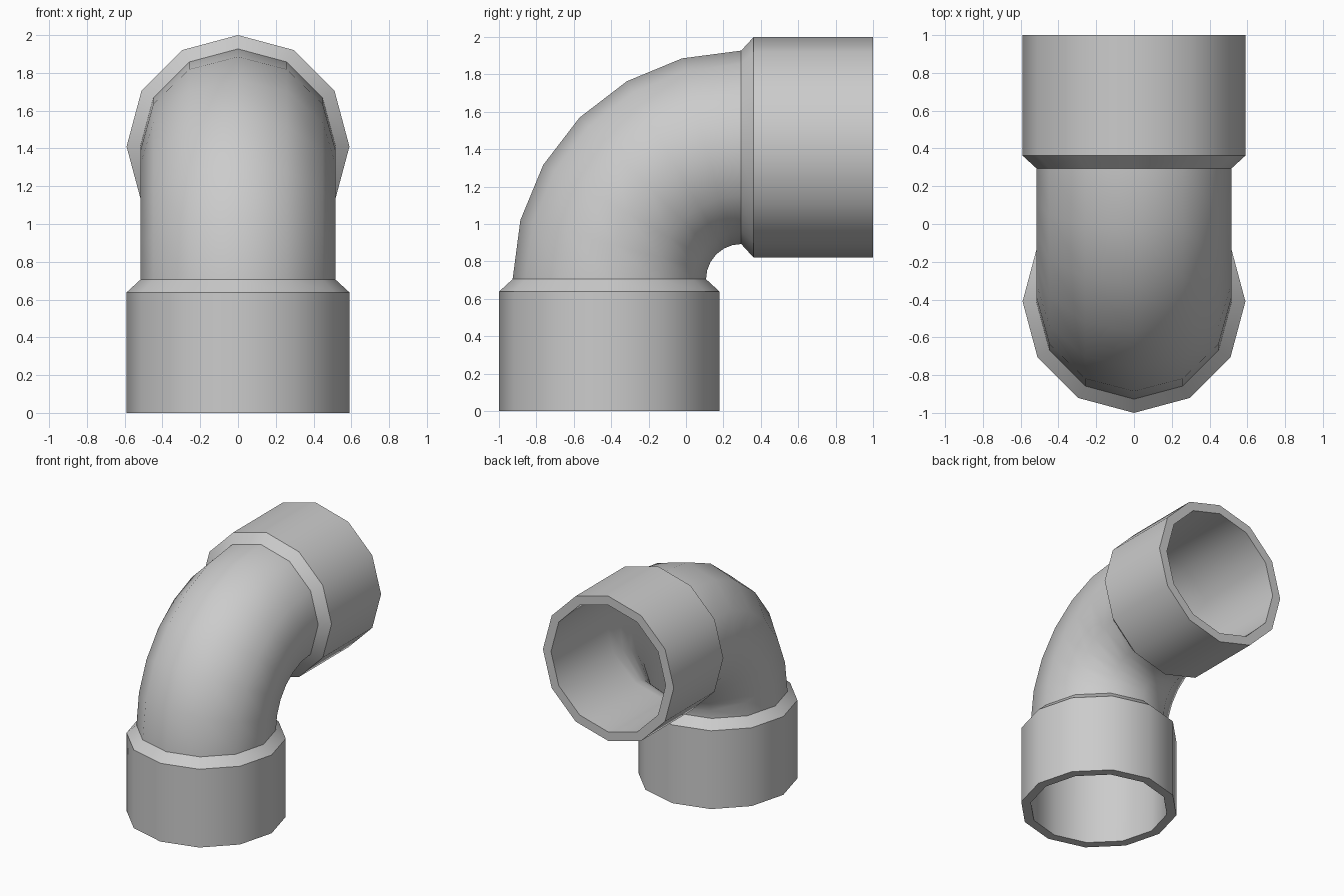
import bpy, bmesh
from math import sin, cos, pi, radians

if "Cube" in bpy.data.objects:
    bpy.data.objects.remove(bpy.data.objects["Cube"])

SIDES = 12
BORE, COLLAR = 0.517, 0.59        # pipe radius, socket outer radius
CY, CZ, BEND = 0.295, 0.705, 0.705  # bend pivot (y, z) and bend radius


def ring(bm, t, along, r):
    """12-sided ring at bend angle t, shifted along the local pipe direction."""
    verts = []
    for k in range(SIDES):
        a = 2 * pi * k / SIDES
        d = BEND + r * sin(a)
        y = CY - cos(t) * d + sin(t) * along
        z = CZ + sin(t) * d + cos(t) * along
        verts.append(bm.verts.new((r * cos(a), y, z)))
    return verts


def skin(name, stations):
    """Bridge consecutive rings into an open tube."""
    bm = bmesh.new()
    rings = [ring(bm, *s) for s in stations]
    for p, q in zip(rings, rings[1:]):
        for i in range(SIDES):
            j = (i + 1) % SIDES
            bm.faces.new((p[i], p[j], q[j], q[i]))
    # orient the faces away from the pipe
    bmesh.ops.recalc_face_normals(bm, faces=bm.faces[:])
    mesh = bpy.data.meshes.new(name)
    bm.to_mesh(mesh)
    bm.free()
    obj = bpy.data.objects.new(name, mesh)
    bpy.context.collection.objects.link(obj)
    bpy.ops.object.select_all(action='DESELECT')
    obj.select_set(True)
    bpy.context.view_layer.objects.active = obj
    bpy.ops.object.shade_smooth_by_angle(angle=radians(40))
    return obj


# curved pipe with its straight bores running through both sockets
bend = [(radians(15 * i), 0, BORE) for i in range(7)]
skin("elbow_pipe", [(0, -CZ, BORE)] + bend + [(pi / 2, 1 - CY, BORE)])

# sockets: end rim, outer wall and chamfer back to the pipe
for name, t, s in (("lower_socket", 0, -1), ("rear_socket", pi / 2, 1)):
    skin(name, [(t, s * 0.705, BORE), (t, s * 0.705, COLLAR),
                (t, s * 0.067, COLLAR), (t, 0, BORE)])
